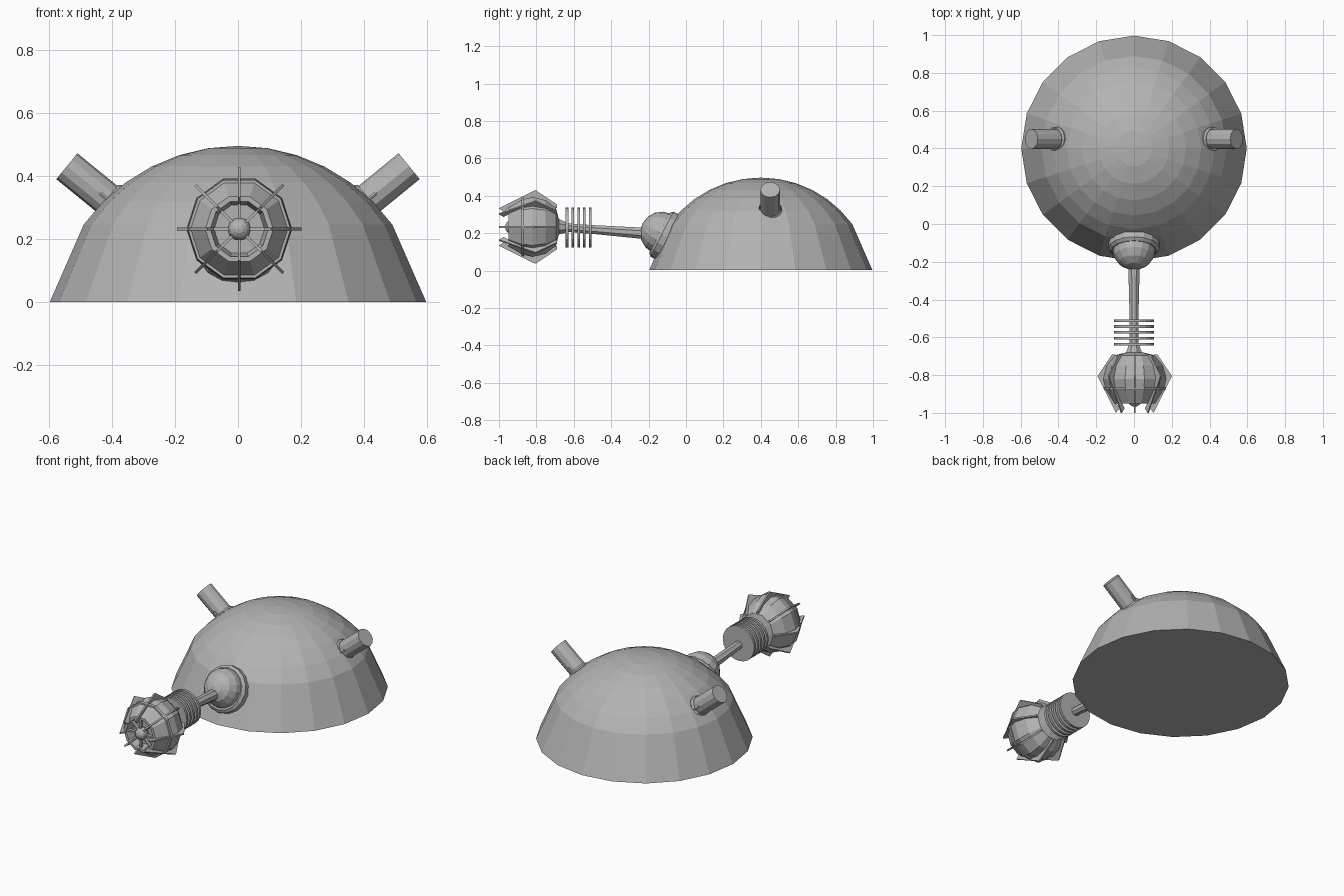
import bpy, bmesh, math
from mathutils import Vector, Matrix

if "Cube" in bpy.data.objects:
    bpy.data.objects.remove(bpy.data.objects["Cube"], do_unlink=True)

grey = bpy.data.materials.new("plain grey")
grey.use_nodes = True
grey.diffuse_color = (0.45, 0.45, 0.45, 1)
grey.node_tree.nodes["Principled BSDF"].inputs["Base Color"].default_value = grey.diffuse_color


def finish(name, bm):
    bmesh.ops.recalc_face_normals(bm, faces=bm.faces)
    mesh = bpy.data.meshes.new(name)
    bm.to_mesh(mesh)
    bm.free()
    mesh.materials.append(grey)
    obj = bpy.data.objects.new(name, mesh)
    bpy.context.collection.objects.link(obj)
    return obj


def lathe(name, profile, sides, origin, axis=(0, 0, 1), turn=0.0):
    """Revolve (radius, distance) points about an axis from the origin, capping open ends."""
    bm = bmesh.new()
    rot = Vector(axis).to_track_quat('Z', 'Y').to_matrix().to_4x4()
    place = Matrix.Translation(origin) @ rot @ Matrix.Rotation(turn, 4, 'Z')
    rings = []
    for r, h in profile:
        if r == 0:
            rings.append([bm.verts.new(place @ Vector((0, 0, h)))])
        else:
            angles = [math.tau * i / sides for i in range(sides)]
            rings.append([bm.verts.new(place @ Vector((r * math.cos(a), r * math.sin(a), h)))
                          for a in angles])
    for low, high in zip(rings, rings[1:]):
        for i in range(sides):
            j = (i + 1) % sides
            corners = [low[i % len(low)], low[j % len(low)], high[j % len(high)], high[i % len(high)]]
            bm.faces.new(list(dict.fromkeys(corners)))
    for ring in (rings[0], rings[-1]):
        if len(ring) > 2:
            bm.faces.new(ring)
    return finish(name, bm)


def ball(name, radius, center, sides, rings, axis):
    steps = [math.pi * i / rings for i in range(rings + 1)]
    profile = [(radius * math.sin(a) if 0 < a < math.pi else 0, -radius * math.cos(a)) for a in steps]
    return lathe(name, profile, sides, center, axis)


def radial_plate(name, outline, angle, thickness, center):
    """Thin plate from (radius, y) points, turned around the front-back axis."""
    bm = bmesh.new()
    turn = Matrix.Translation(center) @ Matrix.Rotation(angle, 4, 'Y')
    sides = [[bm.verts.new(turn @ Vector((r, y, s * thickness / 2))) for r, y in outline]
             for s in (-1, 1)]
    for side in sides:
        bm.faces.new(side)
    for i in range(len(outline)):
        j = (i + 1) % len(outline)
        bm.faces.new((sides[0][i], sides[0][j], sides[1][j], sides[1][i]))
    return finish(name, bm)


# Faceted dome with a flat underside: a cut sphere with a tall bottom band
R, drop = 0.605, 0.11
dome = [(0.597, 0.0)]
for deg in range(54, 0, -9):
    a = math.radians(deg)
    dome.append((R * math.sin(a), R * math.cos(a) - drop))
dome.append((0, R - drop))
lathe("dome", dome, 20, (0, 0.4, 0.002), turn=math.pi / 2)

# Two slanted pipes with collars
for side, label in ((1, "left"), (-1, "right")):
    root, axis = Vector((side * 0.35, 0.45, 0.275)), Vector((side * 0.775, 0, 0.632))
    lathe(label + "_pipe", [(0.053, 0), (0.053, 0.249)], 12, root, axis)
    lathe(label + "_pipe_collar", [(0.064, 0), (0.064, 0.075), (0.056, 0.085)], 12, root, axis)
    # Small clips standing on the collar
    for across in (-1, 1):
        lathe(label + "_pipe_clip", [(0.007, 0), (0.007, 0.04), (0, 0.05)], 6,
              root + axis * 0.07 + Vector((0, across * 0.054, 0)), axis)

# Ball joint and its tilted collar on the front of the dome
slope = Vector((0, -0.89, 0.45))
lathe("joint_collar", [(0.135, -0.04), (0.135, 0.015), (0.12, 0.03)], 16, (0, -0.115, 0.188), slope)
ball("joint_ball", 0.115, (0, -0.13, 0.2), 16, 8, slope)

# Arm, flaring into the head
lathe("arm", [(0.033, 0), (0.025, 0.3), (0.025, 0.42), (0.05, 0.485)], 8, (0, -0.21, 0.198),
      (0, -1, 0.075), math.pi / 8)

# Stack of discs around the arm
for i in range(5):
    lathe("arm_disc", [(0.106, 0), (0.106, 0.014)], 20, (0, -0.505 - 0.031 * i, 0.23), (0, -1, 0))

# Hollow-fronted head
center = Vector((0.004, 0, 0.233))
head = [(0.045, 0.68), (0.105, 0.695), (0.15, 0.75), (0.168, 0.82), (0.155, 0.875),
        (0.108, 0.95), (0.092, 0.95), (0.08, 0.9), (0, 0.9)]
lathe("head", head, 10, center, (0, -1, 0))
lathe("head_band", [(0.154, 0.865), (0.166, 0.865), (0.163, 0.88), (0.154, 0.88), (0.154, 0.865)],
      10, center, (0, -1, 0))
ball("head_tip", 0.037, center + Vector((0, -0.93, 0)), 12, 8, (0, -1, 0))

# Eight claw fins with spokes reaching to the tip
fin = [(0.1, -0.69), (0.12, -0.69), (0.197, -0.805), (0.1, -1.0), (0.08, -0.975),
       (0.105, -0.94), (0.15, -0.86), (0.14, -0.76)]
spoke = [(0.02, -0.925), (0.1, -0.925), (0.1, -0.945), (0.02, -0.945)]
for i in range(8):
    radial_plate("head_fin", fin, math.tau * i / 8, 0.009, center)
    radial_plate("head_spoke", spoke, math.tau * i / 8, 0.009, center)
